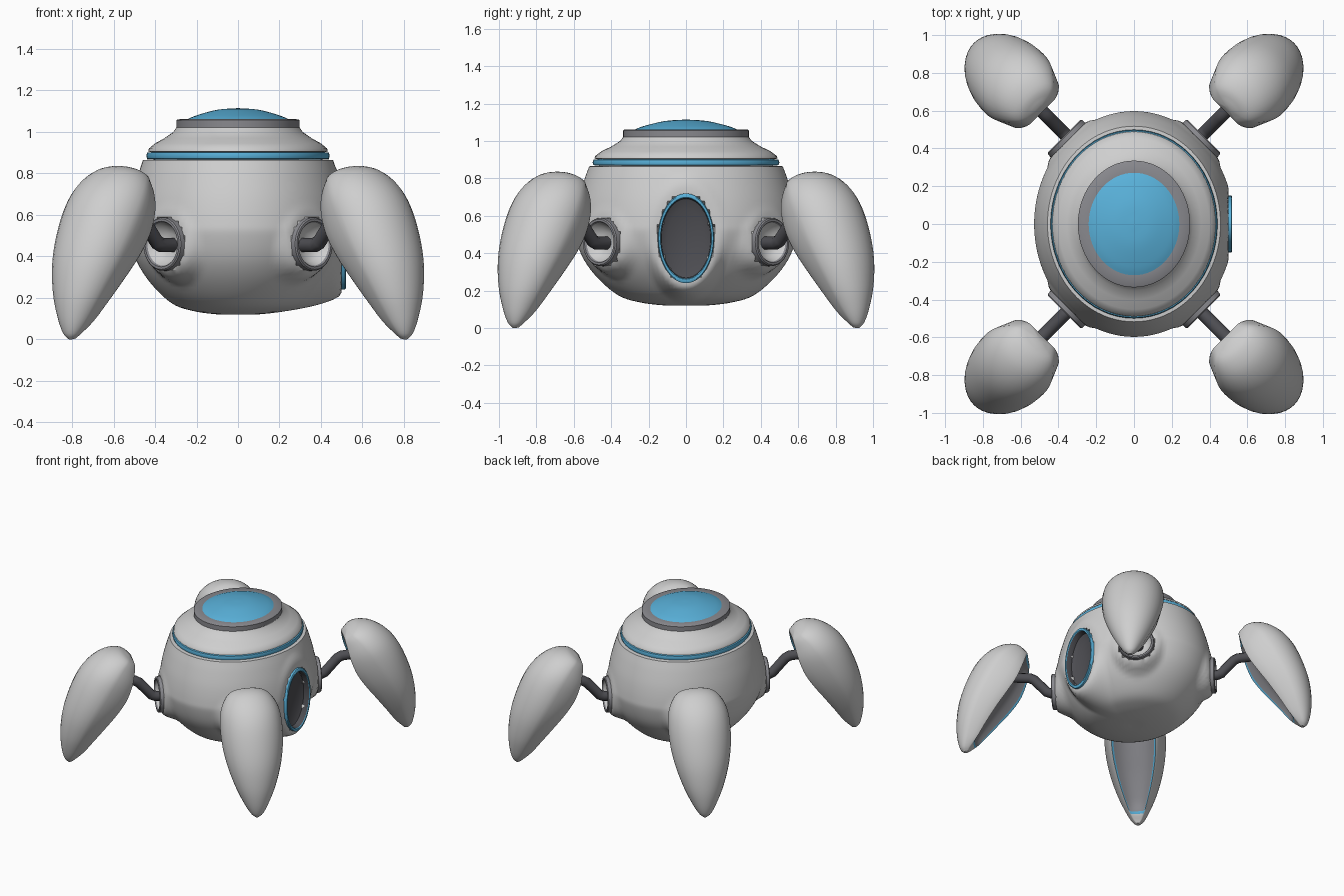
import bpy, bmesh
from math import sin, cos, pi, sqrt
from mathutils import Vector, Matrix

cube = bpy.data.objects.get("Cube")
if cube:
    bpy.data.objects.remove(cube, do_unlink=True)


def material(name, r, g, b):
    m = bpy.data.materials.new(name)
    m.use_nodes = True
    m.diffuse_color = (r, g, b, 1)
    m.node_tree.nodes["Principled BSDF"].inputs["Base Color"].default_value = (r, g, b, 1)
    return m


WHITE = material("shell white", 0.62, 0.62, 0.62)
BLUE = material("sky blue", 0.10, 0.44, 0.70)
GRAY = material("trim gray", 0.25, 0.25, 0.27)
DARK = material("dark gray", 0.075, 0.075, 0.085)
Y_STRETCH = 1.13


def smooth_path(points, steps):
    """Catmull-Rom interpolation of points with any number of components."""
    p = [Vector(q) for q in points]
    p = [p[0] * 2 - p[1]] + p + [p[-1] * 2 - p[-2]]
    out = []
    for a, b, c, d in zip(p, p[1:], p[2:], p[3:]):
        for k in range(steps):
            t = k / steps
            out.append((b * 2 + (c - a) * t + (a * 2 - b * 5 + c * 4 - d) * t ** 2
                        + (b * 3 - a - c * 3 + d) * t ** 3) / 2)
    return out + [p[-2]]


def finish(name, bm, mats, closed=False):
    bmesh.ops.remove_doubles(bm, verts=bm.verts, dist=1e-5)
    if closed:
        bmesh.ops.recalc_face_normals(bm, faces=bm.faces)
    mesh = bpy.data.meshes.new(name)
    bm.to_mesh(mesh)
    bm.free()
    for m in mats:
        mesh.materials.append(m)
    ob = bpy.data.objects.new(name, mesh)
    bpy.context.collection.objects.link(ob)
    bpy.ops.object.select_all(action='DESELECT')
    ob.select_set(True)
    bpy.context.view_layer.objects.active = ob
    bpy.ops.object.shade_smooth_by_angle(angle=0.7)
    return ob


def bridge(bm, rings, rule):
    n = len(rings[0])
    for j in range(len(rings) - 1):
        for i in range(n):
            k = (i + 1) % n
            f = bm.faces.new((rings[j][i], rings[j][k], rings[j + 1][k], rings[j + 1][i]))
            f.material_index = rule(j, i)


def lathe(name, profile, mats, bands=None, stretch=1.0, matrix=None, segs=64, shape=None):
    """Spin (radius, height) points; bands gives a material index per segment."""
    bm = bmesh.new()
    rings = []
    for r, h in profile:
        ring = []
        for i in range(segs):
            a = 2 * pi * i / segs
            p = Vector((r * cos(a), r * sin(a) * stretch, h))
            ring.append(bm.verts.new(shape(p) if shape else p))
        rings.append(ring)
    bridge(bm, rings, lambda j, i: bands[j] if bands else 0)
    if matrix:
        bm.transform(matrix)
    return finish(name, bm, mats)


def ease(t):
    t = min(max(t, 0), 1)
    return t * t * (3 - 2 * t)


CORNERS = [("front_left", 1, -1), ("front_right", -1, -1),
           ("back_left", 1, 1), ("back_right", -1, 1)]
SOCKET_Z = 0.46


def shape_hull(p):
    """Flatten the hull around the door, and sink and raise it at the leg sockets."""
    if p.x > 0:
        e = sqrt((p.y / 0.15) ** 2 + ((p.z - 0.48) / 0.24) ** 2)
        p.x = 0.42 if e < 0.9 else p.x + (0.5 - p.x) * (1 - ease((e - 1.05) / 0.45))
    for _, sx, sy in CORNERS:
        d = Vector((sx, sy, 0)).normalized()
        rel = p - Vector((sx * 0.36, sy * 0.455, SOCKET_Z))
        h = rel.dot(d)
        r = (rel - d * h).length
        if h > -0.25 and r < 0.2:
            h2 = -0.1 if r < 0.115 else h + (max(h, -0.015) - h) * (1 - ease((r - 0.13) / 0.07))
            p = p + d * (h2 - h)
    return p


# Body
hull = smooth_path([(0, 0.12), (0.1, 0.121), (0.22, 0.138), (0.32, 0.175), (0.42, 0.27),
                    (0.49, 0.38), (0.525, 0.5), (0.526, 0.57), (0.51, 0.68),
                    (0.482, 0.79), (0.458, 0.865)], 5)
lathe("hull", hull + [(0.41, 0.868)], [WHITE], stretch=Y_STRETCH, segs=144, shape=shape_hull)
lathe("stripe", [(0.40, 0.868), (0.438, 0.871), (0.442, 0.885), (0.438, 0.90), (0.40, 0.905)],
      [BLUE], stretch=Y_STRETCH)
lathe("upper_deck", [(0.41, 0.902), (0.433, 0.906), (0.43, 0.92), (0.40, 0.945), (0.355, 0.97),
                     (0.312, 1.0), (0.297, 1.022)], [WHITE], stretch=Y_STRETCH)
lathe("hatch_ring", [(0.285, 1.018), (0.297, 1.02), (0.297, 1.057), (0.292, 1.061), (0.24, 1.063)],
      [GRAY], stretch=Y_STRETCH)
lathe("glass_dome", smooth_path([(0.25, 1.058), (0.2, 1.08), (0.1, 1.107), (0, 1.115)], 4),
      [BLUE], stretch=Y_STRETCH)

# Door: blue frame around a dark recess
door_turn = Vector((1, 0, 0)).to_track_quat('Z', 'Y').to_matrix().to_4x4()
lathe("door", [(0.15, -0.03), (0.15, 0.015), (0.146, 0.02), (0.137, 0.02), (0.134, 0.015),
               (0.132, -0.03), (0.1, -0.05), (0, -0.055)],
      [BLUE, DARK], bands=[0, 0, 0, 0, 1, 1, 1], stretch=1.6,
      matrix=Matrix.Translation((0.5, 0, 0.48)) @ door_turn)


def leg_point(u, v, z, sx, sy):
    """Radial distance u and sideways offset v in a corner's diagonal frame."""
    return Vector((sx * ((u - v) / sqrt(2) - 0.055), sy * ((u + v) / sqrt(2) + 0.055), z))


# Foot cross-section: round outside, then rim, blue edge and hollow panel
half = [(0.86, 0.2), (0.78, 0.06), (0.72, 0.02), (0.66, 0.05), (0.5, 0.14), (0.25, 0.21)]
arc = [(sin(a), 0.45 + 0.55 * cos(a)) for a in [-pi / 2 + pi * k / 16 for k in range(17)]]
section = arc + half + [(0, 0.23)] + [(-s, d) for s, d in reversed(half)]
EDGE_A, PANEL_A = len(arc) + 2, len(arc) + 3
PANEL_B, EDGE_B = len(section) - 4, len(section) - 3

# Foot stations: outer u, outer z, inner u, inner z, half width
stations = smooth_path([
    (0.80, 0.805, 0.78, 0.785, 0.03), (0.87, 0.835, 0.762, 0.745, 0.12),
    (0.97, 0.825, 0.77, 0.68, 0.175), (1.07, 0.765, 0.79, 0.60, 0.21),
    (1.15, 0.67, 0.83, 0.50, 0.22), (1.215, 0.53, 0.895, 0.40, 0.212),
    (1.26, 0.38, 0.97, 0.30, 0.185), (1.277, 0.23, 1.05, 0.19, 0.14),
    (1.27, 0.11, 1.12, 0.09, 0.088), (1.25, 0.03, 1.175, 0.03, 0.045),
    (1.225, 0.0, 1.195, 0.005, 0.015)], 4)
FIRST, LAST = 5, 33


def foot_color(j, i):
    if not (FIRST <= j <= LAST and EDGE_A <= i < EDGE_B):
        return 0
    border = j in (FIRST, LAST) or not PANEL_A <= i < PANEL_B
    return 1 if border else 2


def foot(name, sx, sy):
    bm = bmesh.new()
    rings = []
    for j, (uo, zo, ui, zi, w) in enumerate(stations):
        hollow = ease((j - FIRST + 1) / 5) * ease((LAST + 2 - j) / 5)
        ring = []
        for i, (s, d) in enumerate(section):
            if PANEL_A <= i <= PANEL_B:
                d *= hollow
            ring.append(bm.verts.new(leg_point(ui + (uo - ui) * d, w * s,
                                               zi + (zo - zi) * d, sx, sy)))
        rings.append(ring)
    bridge(bm, rings, foot_color)
    bm.faces.new(rings[0])
    bm.faces.new(rings[-1])
    finish(name, bm, [WHITE, BLUE, GRAY], closed=True)


def arm(name, sx, sy):
    curve = bpy.data.curves.new(name, 'CURVE')
    curve.dimensions = '3D'
    curve.bevel_depth = 0.036
    curve.bevel_resolution = 3
    curve.use_fill_caps = True
    path = [(0.49, 0.455), (0.60, 0.455), (0.63, 0.468), (0.72, 0.57), (0.75, 0.587), (0.89, 0.6)]
    spline = curve.splines.new('POLY')
    spline.points.add(len(path) - 1)
    for pt, (u, z) in zip(spline.points, path):
        pt.co = (*leg_point(u, 0, z, sx, sy), 1)
    curve.materials.append(DARK)
    bpy.context.collection.objects.link(bpy.data.objects.new(name, curve))


# Legs: socket dish, bent arm and hollow foot at each corner
for corner, sx, sy in CORNERS:
    turn = Vector((sx, sy, 0)).to_track_quat('Z', 'Y').to_matrix().to_4x4()
    lathe(corner + "_socket", [(0.132, -0.05), (0.128, 0.008), (0.122, 0.014), (0.110, 0.014),
                               (0.104, 0.004), (0.085, -0.03), (0.05, -0.05), (0, -0.055)],
          [GRAY, WHITE], bands=[0, 0, 0, 0, 1, 1, 1],
          matrix=Matrix.Translation((sx * 0.36, sy * 0.455, SOCKET_Z)) @ turn, segs=40)
    arm(corner + "_arm", sx, sy)
    foot(corner + "_foot", sx, sy)
